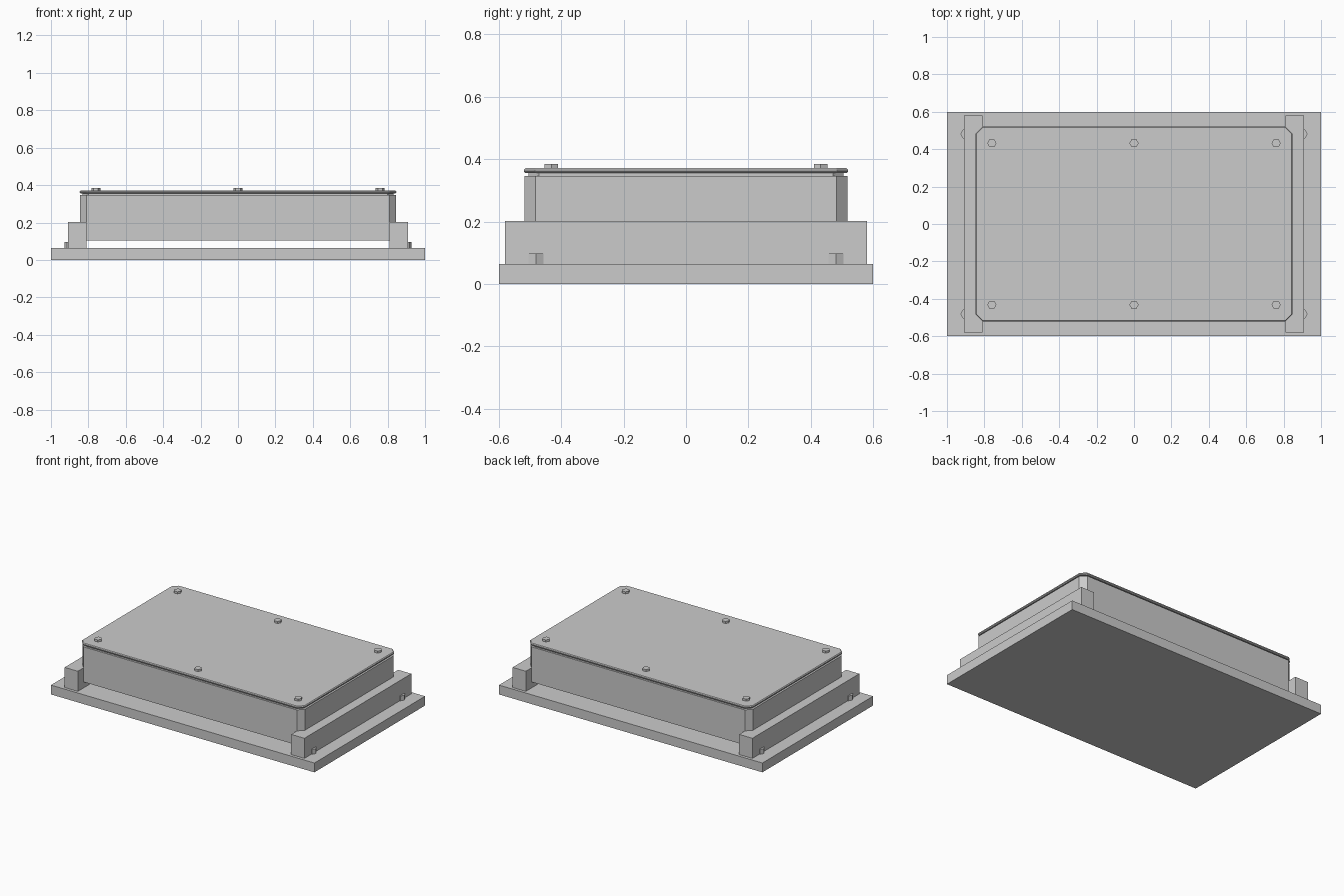
import bpy
import bmesh
from math import cos, sin, tau

cube = bpy.data.objects.get("Cube")
if cube:
    bpy.data.objects.remove(cube, do_unlink=True)

GREY = (0.6, 0.6, 0.6, 1)
metal = bpy.data.materials.new("light_grey_metal")
metal.use_nodes = True
metal.diffuse_color = GREY
metal.node_tree.nodes["Principled BSDF"].inputs["Base Color"].default_value = GREY


def prism(name, outline, z0, z1):
    """Extrude a flat outline from z0 up to z1."""
    bm = bmesh.new()
    face = bm.faces.new([bm.verts.new((x, y, z0)) for x, y in outline])
    grown = bmesh.ops.extrude_face_region(bm, geom=[face])
    for v in grown["geom"]:
        if isinstance(v, bmesh.types.BMVert):
            v.co.z = z1
    bmesh.ops.recalc_face_normals(bm, faces=bm.faces)
    mesh = bpy.data.meshes.new(name)
    bm.to_mesh(mesh)
    bm.free()
    mesh.materials.append(metal)
    obj = bpy.data.objects.new(name, mesh)
    bpy.context.collection.objects.link(obj)
    return obj


def rectangle(x0, x1, y0, y1):
    return [(x0, y0), (x1, y0), (x1, y1), (x0, y1)]


def clipped(hx, hy, c):
    """Rectangle outline with its four corners cut off."""
    return [(hx - c, -hy), (hx, c - hy), (hx, hy - c), (hx - c, hy),
            (c - hx, hy), (-hx, hy - c), (-hx, c - hy), (c - hx, -hy)]


def hexagon(cx, cy, r):
    return [(cx + r * cos(tau * i / 6), cy + r * sin(tau * i / 6)) for i in range(6)]


# Mounting plate
prism("base_plate", rectangle(-1, 1, -0.6, 0.6), 0, 0.064)

# Enclosure, held above the plate, with a recessed seam below the lid
prism("enclosure_body", clipped(0.845, 0.518, 0.036), 0.105, 0.346)
prism("lid_seam", clipped(0.832, 0.505, 0.034), 0.346, 0.355)

# Lid with a narrow bevel round the edges
lid = prism("lid", clipped(0.847, 0.52, 0.036), 0.355, 0.371)
bevel = lid.modifiers.new("edge_bevel", "BEVEL")
bevel.width = 0.005
bevel.segments = 1
bevel.limit_method = 'ANGLE'
bevel.angle_limit = 1.2

# Side rails and the bolts half sunk in them
for side, sx in (("left", 1), ("right", -1)):
    x0, x1 = sorted((sx * 0.81, sx * 0.91))
    prism(f"{side}_rail", rectangle(x0, x1, -0.58, 0.58), 0.064, 0.202)
    for end, sy in (("front", -1), ("back", 1)):
        prism(f"{side}_{end}_rail_bolt", hexagon(sx * 0.9, sy * 0.481, 0.028), 0.064, 0.097)

# Lid bolts, three along each long edge
for end, sy in (("front", -1), ("back", 1)):
    for place, x in (("right", -0.76), ("middle", 0), ("left", 0.76)):
        prism(f"{end}_{place}_lid_bolt", hexagon(x, sy * 0.432, 0.0245), 0.371, 0.385)
